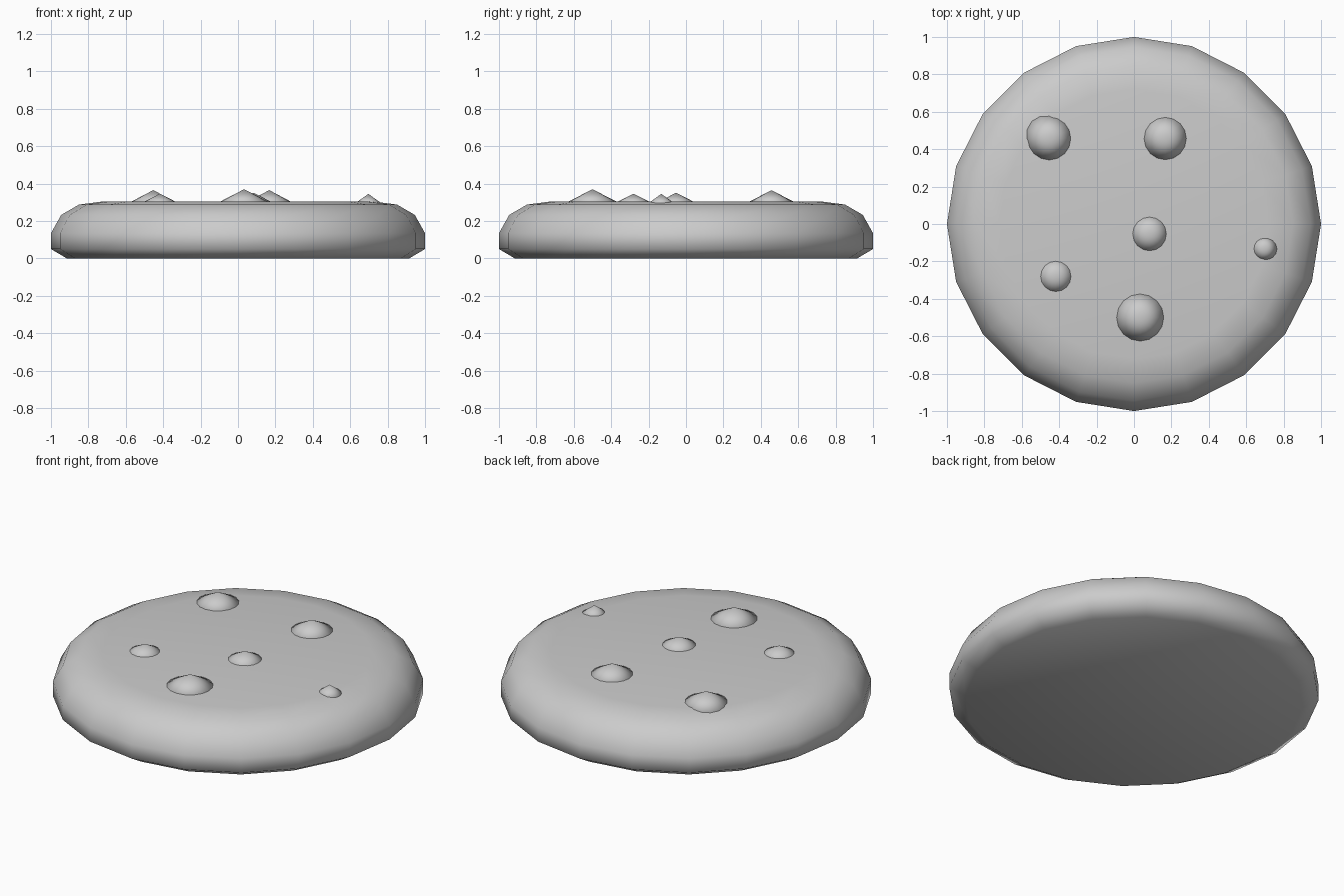
import bpy, bmesh, math

if "Cube" in bpy.data.objects:
    bpy.data.objects.remove(bpy.data.objects["Cube"])


def finish(name, bm):
    bmesh.ops.recalc_face_normals(bm, faces=bm.faces)
    for f in bm.faces:
        f.smooth = True
    mesh = bpy.data.meshes.new(name)
    bm.to_mesh(mesh)
    bm.free()
    obj = bpy.data.objects.new(name, mesh)
    bpy.context.collection.objects.link(obj)
    return obj


def lathe(name, profile, sides, location=(0, 0, 0), point=None):
    """Stack rings of (radius, z), capped at the bottom and capped or pointed on top."""
    bm = bmesh.new()
    rings = [[bm.verts.new((r * math.cos(2 * math.pi * i / sides),
                            r * math.sin(2 * math.pi * i / sides), z))
              for i in range(sides)] for r, z in profile]
    for a, b in zip(rings, rings[1:]):
        for i in range(sides):
            j = (i + 1) % sides
            bm.faces.new((a[i], a[j], b[j], b[i]))
    bm.faces.new(rings[0][::-1])
    if point is None:
        bm.faces.new(rings[-1])
    else:
        tip = bm.verts.new((0, 0, point))
        for i in range(sides):
            bm.faces.new((rings[-1][i], rings[-1][(i + 1) % sides], tip))
    obj = finish(name, bm)
    obj.location = location
    return obj


# Rounded biscuit disc
TOP = 0.305
lathe("cookie_base", [(0.915, 0), (1.0, 0.05), (1.0, 0.135), (0.945, 0.233),
                      (0.85, 0.288), (0.72, TOP)], 20)

# Shallow pointed chips, set slightly into the top: x, y, visible radius, height
chips = [(-0.453, 0.457, 0.115, 0.060), (0.167, 0.457, 0.113, 0.060),
         (0.083, -0.053, 0.090, 0.046), (0.697, -0.132, 0.090, 0.040),
         (-0.418, -0.280, 0.081, 0.041), (0.033, -0.500, 0.126, 0.065)]
for n, (x, y, r, h) in enumerate(chips, 1):
    sink = 0.03
    wide = r * (h + sink) / h if x < 0.6 else r * 1.08
    lathe(f"chip_{n}", [(wide, -sink)], 16, (x, y, TOP), h)
